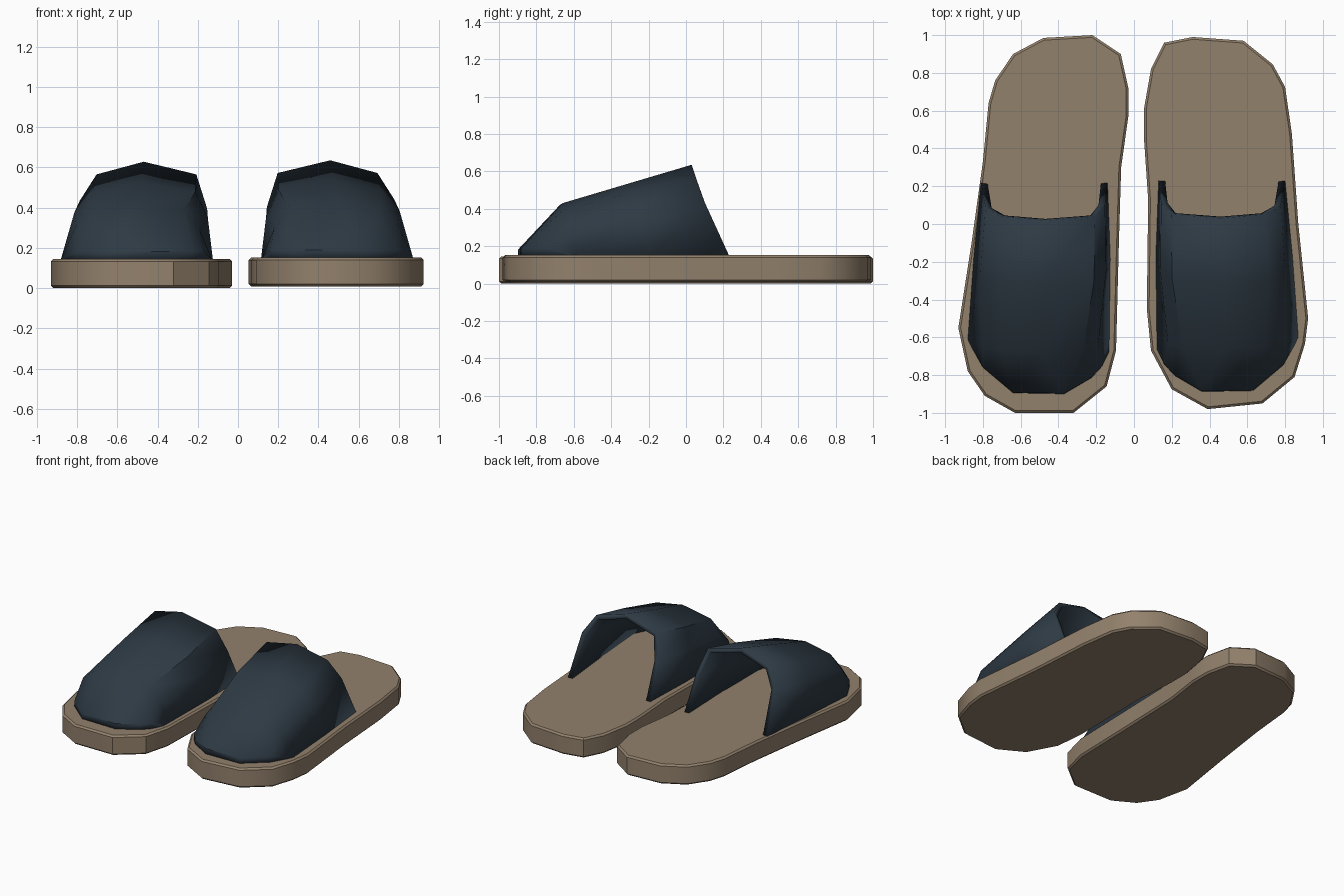
import bpy, bmesh, math

if "Cube" in bpy.data.objects:
    bpy.data.objects.remove(bpy.data.objects["Cube"])

def material(name, rgb):
    m = bpy.data.materials.new(name)
    m.diffuse_color = (*rgb, 1)
    m.use_nodes = True
    m.node_tree.nodes["Principled BSDF"].inputs["Base Color"].default_value = m.diffuse_color
    return m

TAN = material("tan_sole", (0.29, 0.22, 0.15))
NAVY = material("dark_navy_fabric", (0.027, 0.042, 0.058))

def finish(bm, name, mat, angle):
    me = bpy.data.meshes.new(name)
    bm.to_mesh(me)
    bm.free()
    me.materials.append(mat)
    me.shade_smooth()
    me.set_sharp_from_angle(angle=math.radians(angle))
    ob = bpy.data.objects.new(name, me)
    bpy.context.collection.objects.link(ob)
    return ob

# Sole: extruded foot outline with softened rims
def sole(name, outline, z0, z1):
    bm = bmesh.new()
    f = bm.faces.new([bm.verts.new((x, y, z0)) for x, y in outline])
    ext = bmesh.ops.extrude_face_region(bm, geom=[f])
    for v in ext["geom"]:
        if isinstance(v, bmesh.types.BMVert):
            v.co.z = z1
    bmesh.ops.recalc_face_normals(bm, faces=bm.faces[:])
    rims = [e for e in bm.edges if abs(e.verts[0].co.z - e.verts[1].co.z) < 1e-5]
    bmesh.ops.bevel(bm, geom=rims, offset=0.012, segments=1, affect='EDGES')
    finish(bm, name, TAN, 35)

right_outline = [(.16, .96), (.31, .99), (.58, .97), (.735, .845), (.80, .725),
                 (.836, .476), (.87, 0), (.922, -.50), (.905, -.635), (.85, -.81),
                 (.68, -.95), (.39, -.98), (.20, -.875), (.09, -.67), (.068, -.45),
                 (.075, .13), (.053, .45), (.053, .61), (.09, .82)]
left_outline = [(-.03, .72), (-.07, .90), (-.22, 1), (-.48, .985), (-.64, .90),
                (-.735, .76), (-.77, .64), (-.80, .33), (-.86, -.1), (-.93, -.55),
                (-.88, -.78), (-.79, -.91), (-.63, -1), (-.32, -1), (-.145, -.86),
                (-.095, -.67), (-.08, -.1), (-.068, .3), (-.03, .57)]
sole("right_sole", right_outline, 0.008, 0.152)
sole("left_sole", left_outline, 0.0, 0.145)

# Upper: arch cross-sections lofted from the open rim down to the toe
ARCH = [(0, 0), (.02, .52), (.10, .87), (.49, 1), (.84, .87), (.965, .6), (1, 0)]
# base y, top y, inner x, outer x, height, side inset at top
SECTIONS = [(.23, .03, .13, .80, .485, 0),
            (-.18, -.30, .115, .84, .387, .02),
            (-.60, -.66, .12, .87, .28, .09)]
TOE = [(.12, -.66), (.16, -.74), (.215, -.80), (.36, -.885), (.63, -.88), (.79, -.745), (.86, -.62)]

def upper(name, side, dx, dy, dz):
    base = 0.15
    rows = []
    for yb, yt, xi, xo, h, inset in SECTIONS:
        row = []
        for t, k in ARCH:
            a, b = xi + inset * k, xo - inset * k
            row.append((a + (b - a) * t, yb + (yt - yb) * k ** 0.8, base + h * k))
        rows.append(row)
    rows.append([(x, y, base + (0 if i in (0, 6) else .04)) for i, (x, y) in enumerate(TOE)])
    rows.append([(x, y - .003, base - .004) for x, y in TOE])
    bm = bmesh.new()
    vs = [[bm.verts.new((side * x + dx, y + dy, z + dz)) for x, y, z in r] for r in rows]
    for r, s in zip(vs, vs[1:]):
        for i in range(len(r) - 1):
            bm.faces.new((r[i], r[i + 1], s[i + 1], s[i]))
    bm.normal_update()
    if sum(f.normal.z * f.calc_area() for f in bm.faces) < 0:
        bmesh.ops.reverse_faces(bm, faces=bm.faces[:])
    ob = finish(bm, name, NAVY, 40)
    mod = ob.modifiers.new("thickness", 'SOLIDIFY')
    mod.thickness = 0.035
    mod.offset = -1

upper("right_upper", 1, 0, 0, 0)
upper("left_upper", -1, -0.01, -0.012, -0.007)
